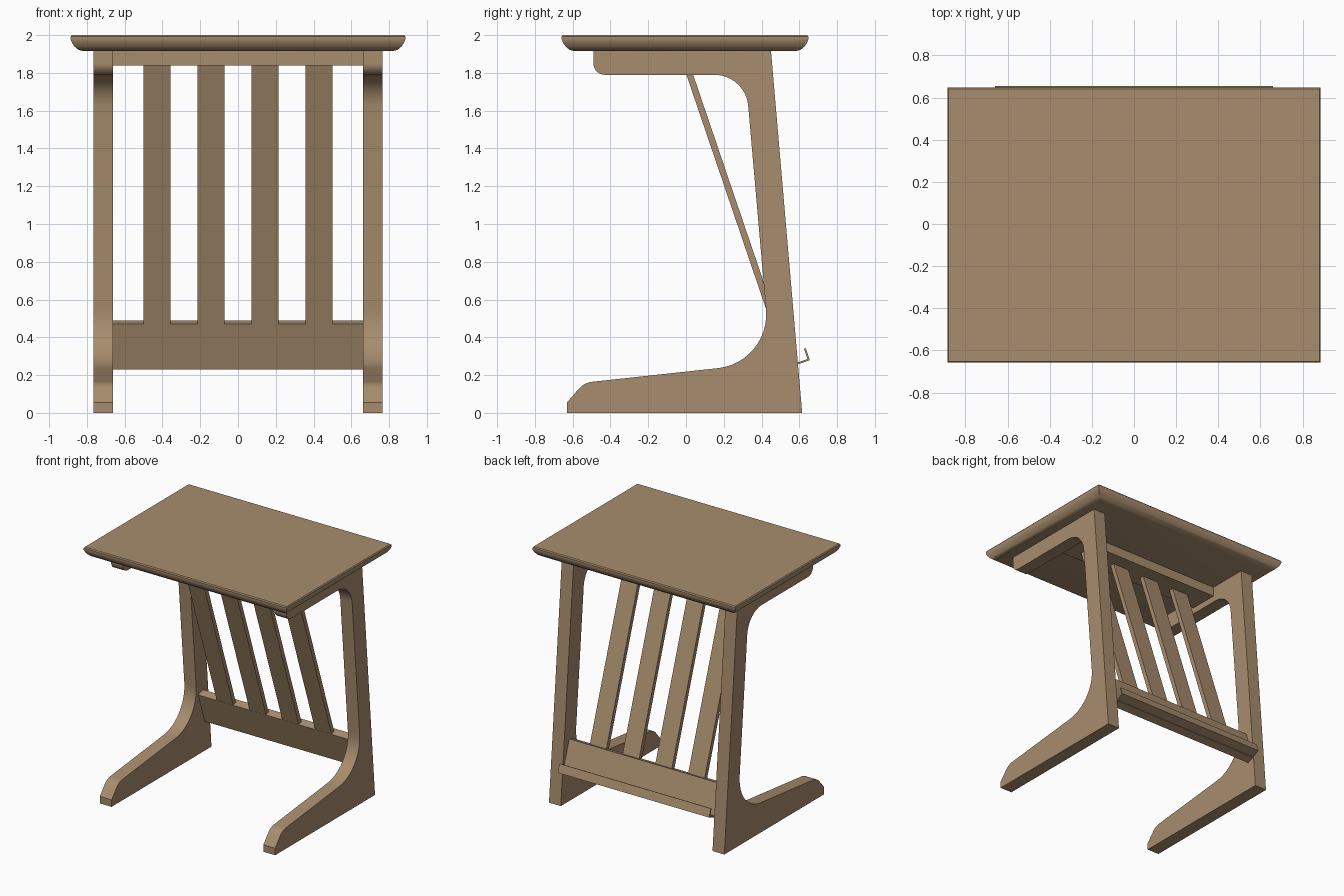
import bpy, bmesh, math
from mathutils import Vector

if "Cube" in bpy.data.objects:
    bpy.data.objects.remove(bpy.data.objects["Cube"])

wood = bpy.data.materials.new("warm_wood")
wood.diffuse_color = (0.39, 0.265, 0.155, 1)
wood.use_nodes = True
wood.node_tree.nodes["Principled BSDF"].inputs["Base Color"].default_value = wood.diffuse_color


def finish(name, bm, smooth=False):
    bmesh.ops.recalc_face_normals(bm, faces=bm.faces)
    me = bpy.data.meshes.new(name)
    bm.to_mesh(me)
    bm.free()
    me.materials.append(wood)
    ob = bpy.data.objects.new(name, me)
    bpy.context.collection.objects.link(ob)
    if smooth:
        bpy.ops.object.select_all(action='DESELECT')
        ob.select_set(True)
        bpy.context.view_layer.objects.active = ob
        bpy.ops.object.shade_smooth_by_angle(angle=math.radians(30))
    return ob


def outline(corners, steps=12):
    """Corners are (y, z, tangent length); a tangent length above 0 rounds the corner."""
    pts = []
    for i, (y, z, t) in enumerate(corners):
        p = Vector((y, z))
        if t == 0:
            pts.append(p)
            continue
        a = (Vector(corners[i - 1][:2]) - p).normalized()
        b = (Vector(corners[(i + 1) % len(corners)][:2]) - p).normalized()
        half = a.angle(b) / 2
        r = t * math.tan(half)
        c = p + (a + b).normalized() * (t / math.cos(half))
        u, v = (p + a * t - c) / r, (p + b * t - c) / r
        sweep = u.angle(v)
        for k in range(steps + 1):
            f = k / steps
            d = (u * math.sin((1 - f) * sweep) + v * math.sin(f * sweep)) / math.sin(sweep)
            pts.append(c + d * r)
    return pts


def extrude_x(name, pts, x0, x1, smooth=False):
    bm = bmesh.new()
    f = bm.faces.new([bm.verts.new((x0, p[0], p[1])) for p in pts])
    ext = bmesh.ops.extrude_face_region(bm, geom=[f])
    moved = [v for v in ext["geom"] if isinstance(v, bmesh.types.BMVert)]
    bmesh.ops.translate(bm, verts=moved, vec=(x1 - x0, 0, 0))
    return finish(name, bm, smooth)


# Table top: rectangular rings with a rounded under-edge
bm = bmesh.new()
rings = []
for inset, z in [(0.006, 2.0), (0, 1.992), (0, 1.978), (0.008, 1.958),
                 (0.022, 1.938), (0.042, 1.922), (0.068, 1.915)]:
    hx, y0, y1 = 0.886 - inset, -0.658 + inset, 0.648 - inset
    rings.append([bm.verts.new(c) for c in
                  ((-hx, y0, z), (hx, y0, z), (hx, y1, z), (-hx, y1, z))])
for a, b in zip(rings, rings[1:]):
    for i in range(4):
        j = (i + 1) % 4
        bm.faces.new((a[i], a[j], b[j], b[i]))
bm.faces.new(rings[0])
bm.faces.new(rings[-1])
finish("table_top", bm, True)

# C-shaped side frames
frame = outline([
    (0.615, 0, 0), (-0.63, 0, 0), (-0.63, 0.055, 0), (-0.54, 0.16, 0.045),
    (0.448, 0.267, 0.28), (0.315, 1.79, 0.165), (-0.49, 1.79, 0.06),
    (-0.49, 1.916, 0), (0.45, 1.916, 0)])
for side, x0 in (("left", -0.765), ("right", 0.662)):
    extrude_x(side + "_side_frame", frame, x0, x0 + 0.103, True)

# Rail under the top
extrude_x("top_rail", [(-0.1, 1.84), (0.13, 1.84), (0.13, 1.916), (-0.1, 1.916)], -0.663, 0.663)

# Slanted rack: points given along the slope (s) and backwards from it (d)
UP, BACK = Vector((-0.322, 0.947)), Vector((0.947, 0.322))
BASE = Vector((0.45, 0.47))


def slanted(name, s0, s1, d0, d1, x0, x1):
    pts = [BASE + UP * s + BACK * d for s, d in ((s0, d0), (s1, d0), (s1, d1), (s0, d1))]
    return extrude_x(name, pts, x0, x1)


slanted("lower_board", -0.253, 0, 0, 0.062, -0.663, 0.663)
for i in range(4):
    x = (i - 1.5) * 0.286
    slanted("slat_%d" % (i + 1), 0, 1.45, 0.001, 0.035, x - 0.072, x + 0.072)

# Shelf lip on the back of the board
slanted("ledge", -0.247, -0.237, 0.06, 0.133, -0.66, 0.66)
slanted("ledge_lip", -0.237, -0.18, 0.123, 0.133, -0.66, 0.66)
